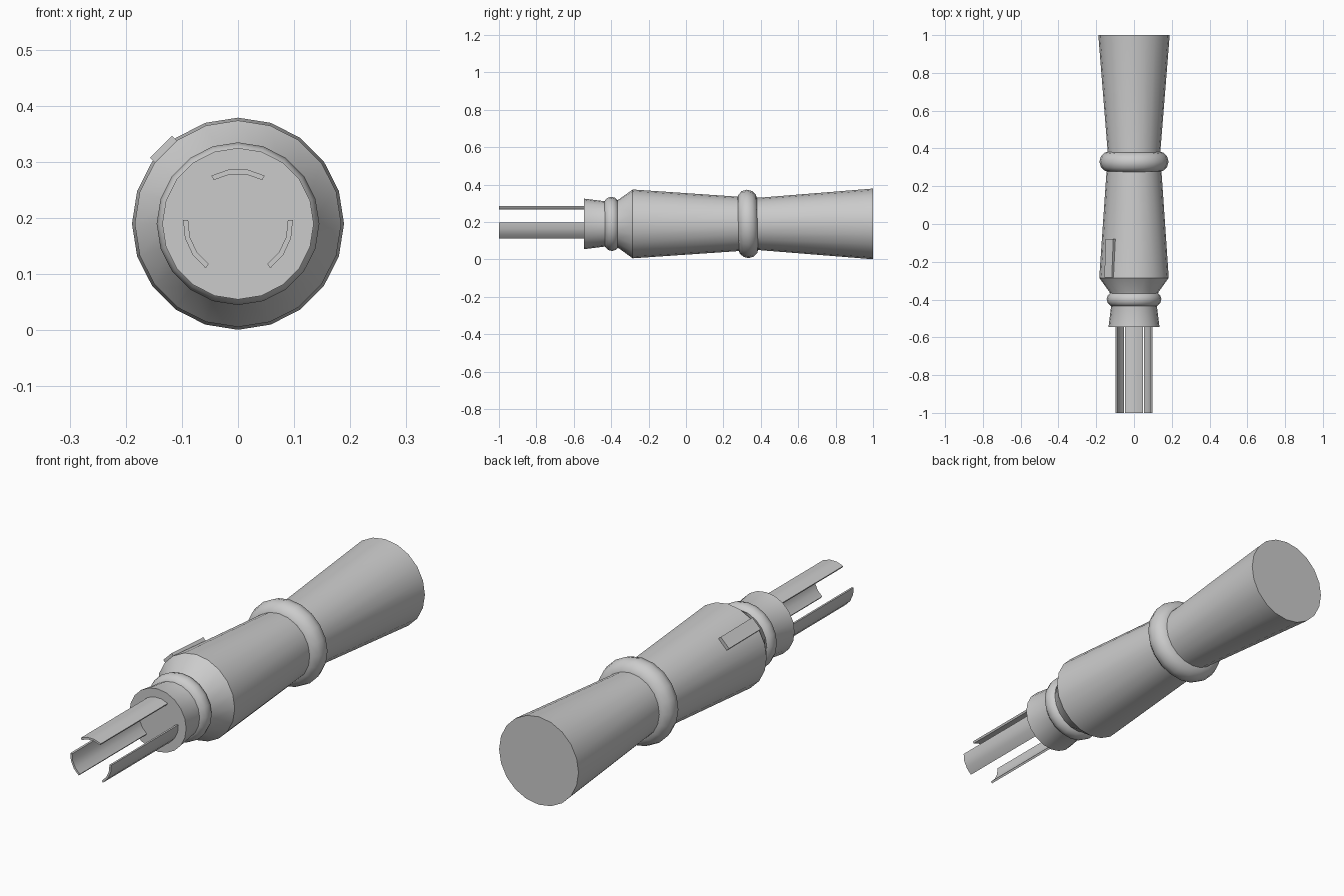
import bpy, bmesh, math
from mathutils import Matrix

if "Cube" in bpy.data.objects:
    bpy.data.objects.remove(bpy.data.objects["Cube"])

AXIS_Z = 0.19
SIDES = 20


def finish(bm, name, angle=40):
    bmesh.ops.recalc_face_normals(bm, faces=bm.faces)
    mesh = bpy.data.meshes.new(name)
    bm.to_mesh(mesh)
    bm.free()
    ob = bpy.data.objects.new(name, mesh)
    bpy.context.collection.objects.link(ob)
    ob.location.z = AXIS_Z
    bpy.ops.object.select_all(action='DESELECT')
    ob.select_set(True)
    bpy.context.view_layer.objects.active = ob
    bpy.ops.object.shade_smooth_by_angle(angle=math.radians(angle))
    return ob


def lathe(name, profile):
    """Capped solid of revolution about y from (y, radius) points."""
    bm = bmesh.new()
    rings = []
    for y, r in profile:
        rings.append([bm.verts.new((r * math.cos(2 * math.pi * i / SIDES), y,
                                    r * math.sin(2 * math.pi * i / SIDES)))
                      for i in range(SIDES)])
    for a, b in zip(rings, rings[1:]):
        for i in range(SIDES):
            j = (i + 1) % SIDES
            bm.faces.new((a[i], a[j], b[j], b[i]))
    bm.faces.new(rings[0])
    bm.faces.new(rings[-1])
    return finish(bm, name, 25)


def ring(name, y, major, minor, tilt):
    bpy.ops.mesh.primitive_torus_add(
        major_segments=SIDES, minor_segments=12, major_radius=major,
        minor_radius=minor, location=(0, y, AXIS_Z),
        rotation=(math.radians(90 + tilt), 0, 0))
    bpy.context.object.name = name
    bpy.ops.object.shade_smooth_by_angle(angle=math.radians(45))


def prong(name, mid, half=29, r_in=0.089, r_out=0.098, steps=3):
    """Thin curved strip: an arc cross-section extruded along y."""
    bm = bmesh.new()
    angles = [math.radians(mid - half + 2 * half * i / steps) for i in range(steps + 1)]
    outline = [(r_out, a) for a in angles] + [(r_in, a) for a in reversed(angles)]
    front, back = [[bm.verts.new((r * math.cos(a), y, r * math.sin(a)))
                    for r, a in outline] for y in (-1.0, -0.53)]
    n = len(outline)
    for i in range(n):
        j = (i + 1) % n
        bm.faces.new((front[i], front[j], back[j], back[i]))
    bm.faces.new(front)
    bm.faces.new(back)
    finish(bm, name, 30)


# Turned body: collar, bulging grip, waist, flared end
lathe("handle_body", [(-0.545, 0.135), (-0.40, 0.117), (-0.36, 0.130),
                      (-0.285, 0.184), (0.33, 0.142), (0.39, 0.140), (1.0, 0.189)])

# Rounded bands
ring("waist_ring", 0.33, 0.128, 0.055, 1.5)
ring("collar_ring", -0.398, 0.105, 0.040, 0.7)

# Three curved prongs
for label, mid in (("top", 90), ("right", -25), ("left", 205)):
    prong(label + "_prong", mid)

# Switch lying along the sloping grip, upper left
bm = bmesh.new()
bmesh.ops.create_cube(bm, size=1, matrix=Matrix.Rotation(math.radians(-45), 4, 'Y')
                      @ Matrix.Translation((0, -0.182, 0.172))
                      @ Matrix.Rotation(math.radians(-3), 4, 'X')
                      @ Matrix.Diagonal((0.056, 0.205, 0.034, 1)))
finish(bm, "switch", 30)
